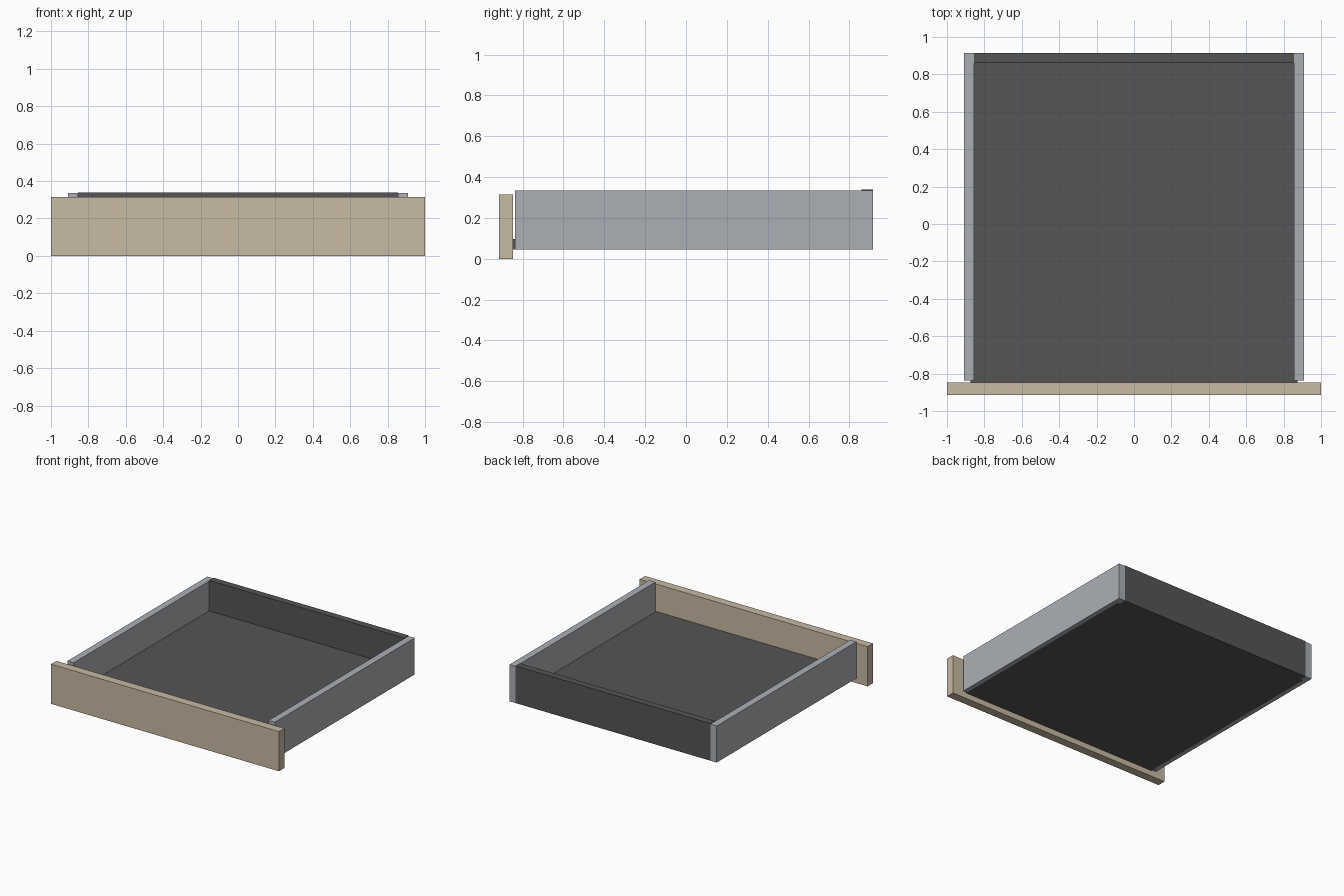
import bpy

if "Cube" in bpy.data.objects:
    bpy.data.objects.remove(bpy.data.objects["Cube"])


def material(name, rgb):
    m = bpy.data.materials.new(name)
    m.diffuse_color = (*rgb, 1.0)
    m.use_nodes = True
    m.node_tree.nodes["Principled BSDF"].inputs["Base Color"].default_value = m.diffuse_color
    return m


wood = material("light_wood", (0.58, 0.49, 0.37))
metal = material("grey_metal", (0.41, 0.43, 0.46))
board = material("dark_board", (0.09, 0.09, 0.09))


def make(name, verts, faces, mat):
    mesh = bpy.data.meshes.new(name)
    mesh.from_pydata(verts, [], faces)
    mesh.materials.append(mat)
    obj = bpy.data.objects.new(name, mesh)
    bpy.context.collection.objects.link(obj)
    return obj


def prism(name, profile, y0, y1, mat):
    """Extrude a counter-clockwise x/z profile along y."""
    n = len(profile)
    verts = [(x, y, z) for y in (y0, y1) for x, z in profile]
    faces = [tuple(range(n)), tuple(reversed(range(n, 2 * n)))]
    faces += [(i, i + n, (i + 1) % n + n, (i + 1) % n) for i in range(n)]
    return make(name, verts, faces, mat)


def box(name, half_x, y0, y1, z0, z1, mat):
    return prism(name, [(-half_x, z0), (half_x, z0), (half_x, z1), (-half_x, z1)],
                 y0, y1, mat)


# Drawer front
box("drawer_front", 1.0, -0.915, -0.848, 0.0, 0.315, wood)

# Floor board, seated in rebates in both sides
box("drawer_floor", 0.875, -0.848, 0.86, 0.045, 0.098, board)

# Back board between the sides
box("drawer_back", 0.855, 0.86, 0.915, 0.045, 0.34, board)

# Side walls with a rebate along the lower inner edge, stopping at the back board
for name, s in (("right_side", 1), ("left_side", -1)):
    outline = [(0.875, 0.045), (0.91, 0.045), (0.91, 0.335),
               (0.855, 0.335), (0.855, 0.098), (0.875, 0.098)]
    profile = [(s * x, z) for x, z in outline]
    if s < 0:
        profile.reverse()
    prism(name, profile, -0.838, 0.86, metal)
    # Solid rear end beside the back board
    end = [(s * x, z) for x, z in ((0.855, 0.045), (0.91, 0.045),
                                   (0.91, 0.335), (0.855, 0.335))]
    if s < 0:
        end.reverse()
    prism(name + "_rear_end", end, 0.86, 0.915, metal)
